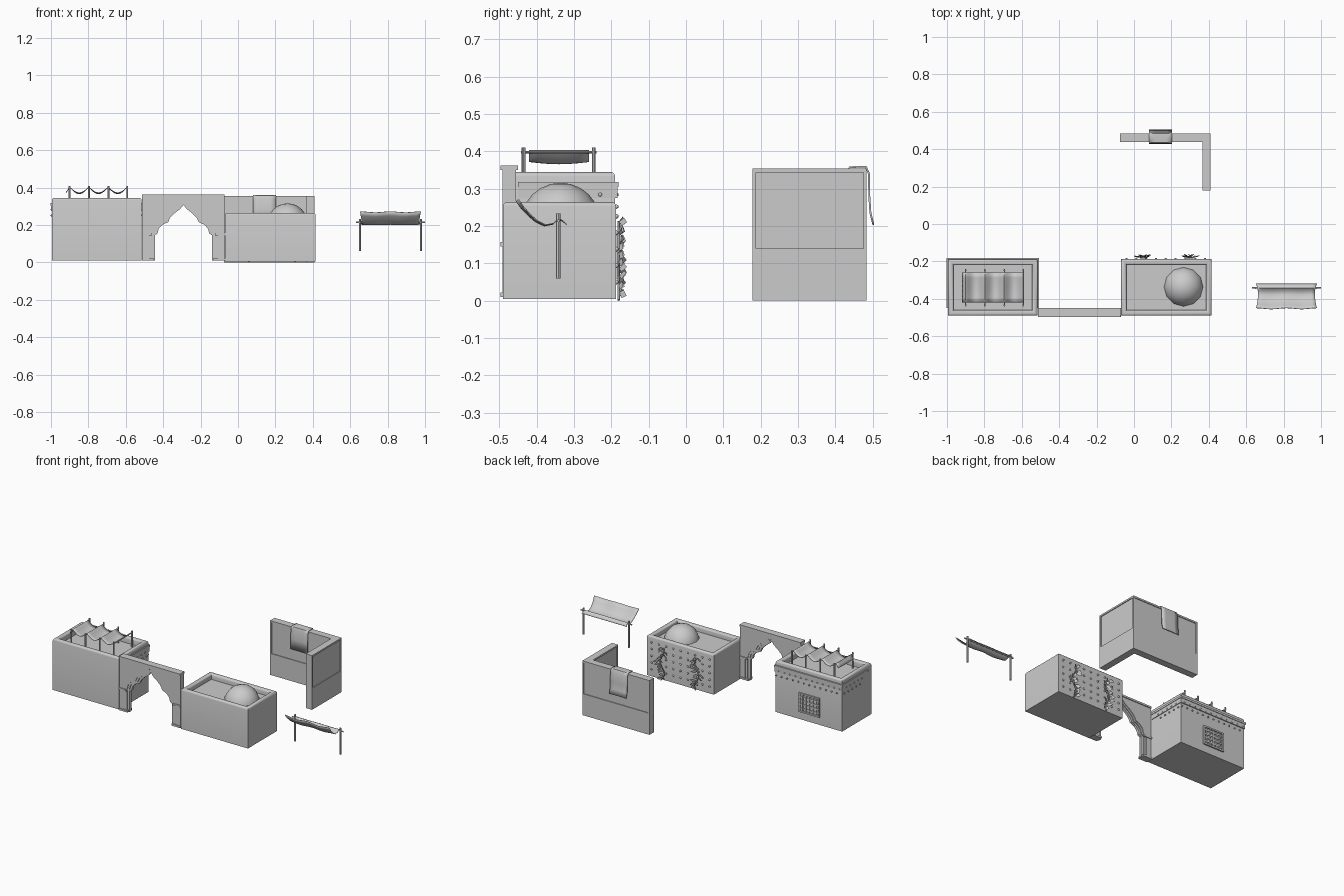
import bpy, bmesh, math, random
from mathutils import Vector, Matrix

if "Cube" in bpy.data.objects:
    bpy.data.objects.remove(bpy.data.objects["Cube"])

random.seed(4)


def finish(bm, name, angle=None):
    bmesh.ops.recalc_face_normals(bm, faces=bm.faces)
    me = bpy.data.meshes.new(name)
    bm.to_mesh(me)
    bm.free()
    ob = bpy.data.objects.new(name, me)
    bpy.context.collection.objects.link(ob)
    if angle:
        bpy.context.view_layer.objects.active = ob
        ob.select_set(True)
        bpy.ops.object.shade_smooth_by_angle(angle=math.radians(angle))
        ob.select_set(False)
    return ob


def add_box(bm, x0, x1, y0, y1, z0, z1):
    m = Matrix.Translation(((x0 + x1) / 2, (y0 + y1) / 2, (z0 + z1) / 2)) @ \
        Matrix.Diagonal((x1 - x0, y1 - y0, z1 - z0, 1))
    return bmesh.ops.create_cube(bm, size=1, matrix=m)["verts"]


def add_rod(bm, a, b, r, n=8):
    a, b = Vector(a), Vector(b)
    d = b - a
    m = Matrix.Translation((a + b) / 2) @ d.to_track_quat('Z', 'Y').to_matrix().to_4x4()
    bmesh.ops.create_cone(bm, cap_ends=True, segments=n, radius1=r, radius2=r, depth=d.length, matrix=m)


def add_stud(bm, p, r=0.006):
    bmesh.ops.create_icosphere(bm, subdivisions=1, radius=r, matrix=Matrix.Translation(p))


def building(name, x0, x1, y0, y1, z0, z1, depth):
    # solid block with rounded parapet and sunken roof
    bm = bmesh.new()
    add_box(bm, x0, x1, y0, y1, z0, z1)
    bm.faces.ensure_lookup_table()
    top = max(bm.faces, key=lambda f: f.calc_center_median().z)
    bmesh.ops.inset_region(bm, faces=[top], thickness=0.042)
    rim = [e for e in bm.edges if all(abs(v.co.z - z1) < 1e-5 for v in e.verts)
           and e not in top.edges and abs((e.verts[0].co - e.verts[1].co).length) > 0.1]
    inner = list(top.edges)
    res = bmesh.ops.extrude_discrete_faces(bm, faces=[top])["faces"][0]
    for v in res.verts:
        v.co.z -= depth
    bmesh.ops.bevel(bm, geom=rim + [e for e in inner if e.is_valid], offset=0.012,
                    segments=3, affect='EDGES', profile=0.5)
    return finish(bm, name, 40)


def cloth(name, fn, nu, nv, thick=0.003):
    bm = bmesh.new()
    g = [[bm.verts.new(fn(i / nu, j / nv)) for j in range(nv + 1)] for i in range(nu + 1)]
    for i in range(nu):
        for j in range(nv):
            bm.faces.new((g[i][j], g[i + 1][j], g[i + 1][j + 1], g[i][j + 1]))
    ob = finish(bm, name, 50)
    mod = ob.modifiers.new("thickness", 'SOLIDIFY')
    mod.thickness = thick
    mod.offset = 0
    return ob


# tall house with cornice on its back and sides
building("tall_house", -0.995, -0.515, -0.49, -0.19, 0.01, 0.345, 0.04)
bm = bmesh.new()
for z0, z1, o in ((0.305, 0.318, 0.007), (0.275, 0.305, 0.004)):
    add_box(bm, -0.995 - o, -0.515 + o, -0.20, -0.188 + o, z0, z1)
    add_box(bm, -0.52, -0.515 + o, -0.45, -0.19, z0, z1)
    add_box(bm, -0.995 - o, -0.99, -0.45, -0.19, z0, z1)
finish(bm, "cornice")
bm = bmesh.new()
for z, off in ((0.284, 0), (0.252, 0.5)):
    for i in range(12):
        add_stud(bm, (-0.98 + 0.04 * (i + off), -0.186, z))
    for i in range(5):
        for x in (-0.512, -0.997):
            add_stud(bm, (x, -0.39 + 0.04 * (i + off), z))
finish(bm, "cornice_studs", 60)

# lattice window on the back
bm = bmesh.new()
wx0, wx1, wz0, wz1 = -0.835, -0.685, 0.06, 0.185
for x0, x1, z0, z1 in ((wx0, wx1, wz0, wz0 + .01), (wx0, wx1, wz1 - .01, wz1),
                       (wx0, wx0 + .01, wz0, wz1), (wx1 - .01, wx1, wz0, wz1)):
    add_box(bm, x0, x1, -0.195, -0.181, z0, z1)
for i in range(1, 6):
    x = wx0 + (wx1 - wx0) * i / 6
    add_box(bm, x - .004, x + .004, -0.195, -0.184, wz0, wz1)
for i in range(1, 5):
    z = wz0 + (wz1 - wz0) * i / 5
    add_box(bm, wx0, wx1, -0.195, -0.185, z - .004, z + .004)
finish(bm, "lattice_window")

# roof canopy with posts
posts = (-0.9, -0.797, -0.693, -0.592)
bm = bmesh.new()
for x in posts:
    for y in (-0.435, -0.247):
        add_rod(bm, (x, y, 0.30), (x, y, 0.41), 0.005)
    add_rod(bm, (x, -0.442, 0.398), (x, -0.24, 0.398), 0.003, 6)
finish(bm, "roof_canopy_posts", 40)


def canopy(u, v):
    x = -0.918 + 0.326 * u
    t = (x + 0.9) / 0.1027
    z = 0.403 - 0.03 * abs(math.sin(math.pi * t)) if t > 0 else 0.403 + t * 0.15
    return (x, -0.42 + 0.16 * v, z - 0.006 * math.sin(math.pi * v) * abs(math.sin(math.pi * t)))


cloth("roof_canopy", canopy, 38, 6)

# ogee arch gateway: wall with opening, and raised bands
cx = -0.292
outer = [(.185, .01), (.185, .15), (.165, .158), (.155, .195), (.135, .215), (.105, .228),
         (.09, .258), (.06, .285), (.025, .308), (0, .334)]
inner = [(.153, .01), (.153, .145), (.138, .155), (.132, .18), (.112, .202), (.082, .215),
         (.07, .24), (.045, .265), (.018, .285), (0, .308)]
middle = [((a + c) / 2, (b + d) / 2) for (a, b), (c, d) in zip(outer, inner)]
jamb = [(.22, .01), (.22, .15), (.22, .16), (.22, .20), (.22, .22), (.22, .24), (.22, .36),
        (.12, .36), (.05, .36), (0, .36)]


def arch_strip(name, a, b, y0, y1):
    bm = bmesh.new()
    full = lambda p: [(-x, z) for x, z in p] + [(x, z) for x, z in p[-2::-1]]
    A, B = full(a), full(b)
    rings = [[bm.verts.new((cx + x, y, z)) for x, z in P]
             for P, y in ((A, y0), (B, y0), (B, y1), (A, y1))]
    for k in range(4):
        P, Q = rings[k], rings[(k + 1) % 4]
        for i in range(len(P) - 1):
            bm.faces.new((P[i], P[i + 1], Q[i + 1], Q[i]))
    for i in (0, -1):
        bm.faces.new([r[i] for r in rings])
    return finish(bm, name)


arch_strip("gate_wall", jamb, outer, -0.492, -0.455)
arch_strip("gate_outer_band", outer, middle, -0.488, -0.459)
arch_strip("gate_inner_band", middle, inner, -0.482, -0.465)
bm = bmesh.new()
add_box(bm, cx - .22, cx + .22, -0.497, -0.45, 0.35, 0.362)
for s in (-1, 1):
    add_box(bm, cx + s * .195 - .027, cx + s * .195 + .027, -0.497, -0.45, 0.145, 0.157)
    add_box(bm, cx + s * .19 - .032, cx + s * .19 + .032, -0.497, -0.45, 0.01, 0.022)
finish(bm, "gate_mouldings")

# low house with dome
building("low_house", -0.07, 0.415, -0.49, -0.188, 0.004, 0.265, 0.035)
bm = bmesh.new()
bmesh.ops.create_uvsphere(bm, u_segments=12, v_segments=12, radius=0.107,
                          matrix=Matrix.Translation((0.265, -0.336, 0.209)))
bmesh.ops.bisect_plane(bm, geom=bm.verts[:] + bm.edges[:] + bm.faces[:],
                       plane_co=(0, 0, 0.209), plane_no=(0, 0, -1), clear_outer=True)
finish(bm, "dome", 40)

# studs over the back of the low house
bm = bmesh.new()
for r in range(5):
    for c in range(9):
        add_stud(bm, (-0.04 + 0.0525 * c, -0.187, 0.05 + 0.044 * r), 0.007)
finish(bm, "wall_studs", 60)

# two climbing plants: wavy stem with leaves
for vx in (0.05, 0.30):
    bm = bmesh.new()
    stem = [Vector((vx + 0.016 * math.sin(i * 0.9 + vx * 9), -0.18, 0.002 + 0.021 * i)) for i in range(11)]
    for a, b in zip(stem, stem[1:]):
        add_rod(bm, a, b, 0.004, 6)
    for i, p in enumerate(stem[1:]):
        for s in (-1, 1):
            tip = p + Vector((s * random.uniform(.015, .042), random.uniform(.008, .022), random.uniform(-.012, .01)))
            mid = (p + tip) / 2
            w = Vector((0, 0.003, 0.011))
            bm.faces.new([bm.verts.new(q) for q in (p, mid - w, tip)])
            bm.faces.new([bm.verts.new(q) for q in (p, tip, mid + w)])
    finish(bm, "climbing_plant")

# corner wall: solid base, recessed panels, frame
bm = bmesh.new()


def corner(bm, o, z0, z1):
    pts = [(-.075 + o, .438 + o), (.365 + o, .438 + o), (.365 + o, .178 + o), (.41 - o, .178 + o),
           (.41 - o, .484 - o), (-.075 + o, .484 - o)]
    f = bm.faces.new([bm.verts.new((x, y, z0)) for x, y in pts])
    ext = bmesh.ops.extrude_face_region(bm, geom=[f])["geom"]
    bmesh.ops.translate(bm, vec=(0, 0, z1 - z0), verts=[v for v in ext if isinstance(v, bmesh.types.BMVert)])


corner(bm, 0.0, 0.0, 0.14)
corner(bm, 0.005, 0.14, 0.344)
corner(bm, 0.0, 0.343, 0.354)
add_box(bm, -.075, -.066, .438, .484, .14, .344)
add_box(bm, .365, .41, .178, .187, .14, .344)
add_box(bm, .401, .41, .475, .484, .14, .344)
finish(bm, "corner_wall")

# rug draped over the corner wall
drape = [(.43, .215), (.431, .28), (.433, .34), (.438, .357), (.46, .359), (.482, .359),
         (.49, .34), (.491, .28), (.494, .235), (.502, .203)]


def rug(u, v):
    y, z = drape[round(v * 9)]
    return (0.08 + 0.122 * u, y, z)


cloth("draped_rug", rug, 4, 9, 0.005)

# free-standing awning: posts, bar, sagging cloth
bm = bmesh.new()
for x in (0.652, 0.978):
    add_rod(bm, (x, -0.342, 0.06), (x, -0.342, 0.233), 0.006)
add_rod(bm, (0.63, -0.342, 0.214), (1.0, -0.342, 0.214), 0.004)
finish(bm, "awning_posts", 40)
prof = [(-.32, .204), (-.33, .214), (-.342, .22), (-.356, .207), (-.378, .203), (-.40, .214),
        (-.42, .232), (-.437, .25), (-.452, .272)]


def awning(u, v):
    y, z = prof[round(v * 8)]
    wave = math.cos(u * math.pi * 4)
    return (0.815 + (u - 0.5) * (0.325 - 0.02 * math.sin(math.pi * v)), y + 0.003 * wave * v, z - 0.005 * v * (1 - wave) / 2)


cloth("awning_cloth", awning, 16, 8)
